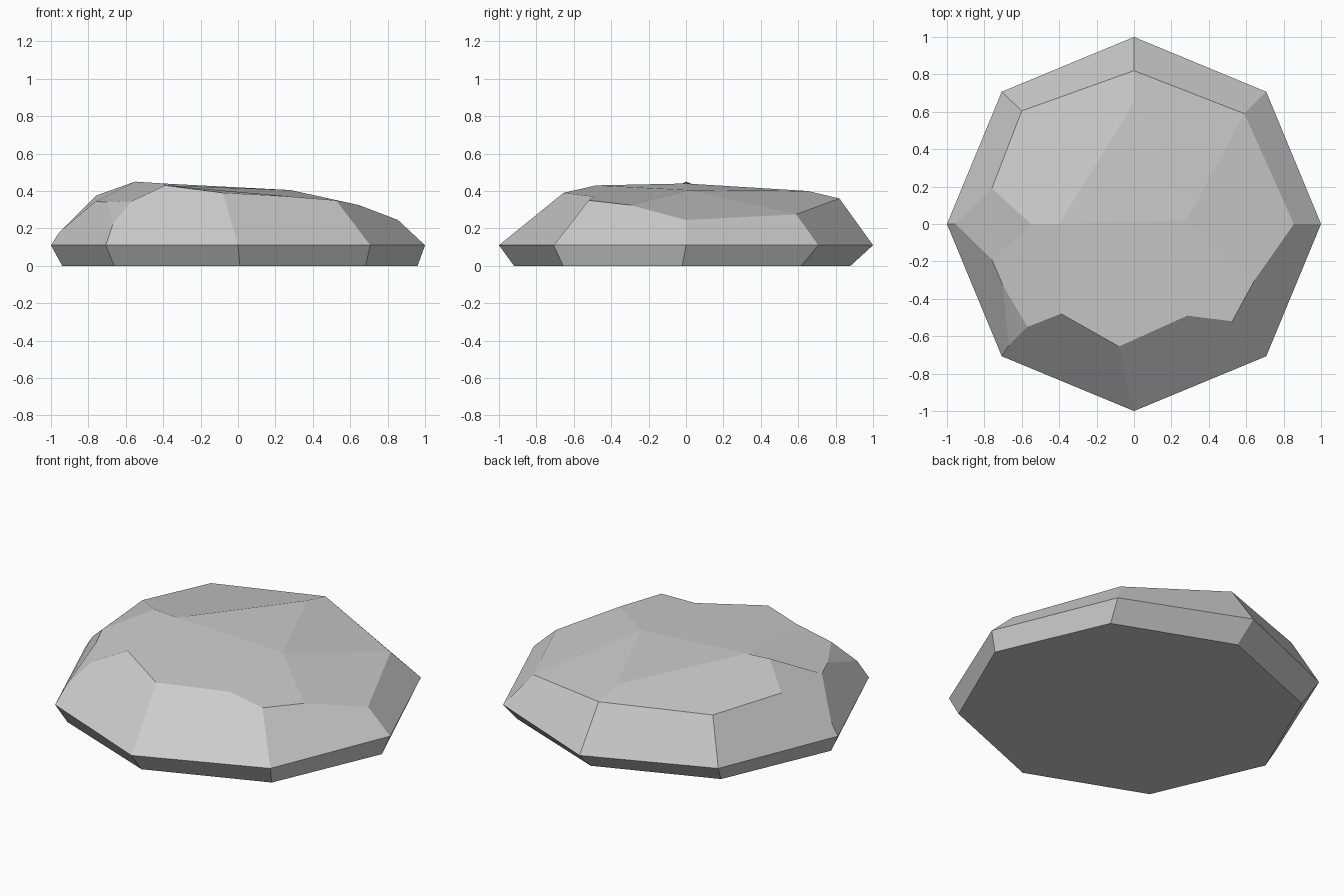
import bpy, bmesh
from math import cos, sin, pi

cube = bpy.data.objects.get("Cube")
if cube:
    bpy.data.objects.remove(cube, do_unlink=True)

SIDES = 8

# Stone colour
stone = bpy.data.materials.new("stone_grey")
stone.use_nodes = True
grey = (0.6, 0.6, 0.6, 1)
stone.diffuse_color = grey
stone.node_tree.nodes["Principled BSDF"].inputs["Base Color"].default_value = grey

bm = bmesh.new()


def ring(rx, ry, z, cx=0, cy=0):
    """Octagonal ring of vertices, counter-clockwise from +x."""
    return [bm.verts.new((cx + rx * cos(2 * pi * k / SIDES),
                          cy + ry * sin(2 * pi * k / SIDES), z))
            for k in range(SIDES)]


# Undercut foot and widest rim
foot = ring(0.95, 0.90, 0, 0.01, -0.02)
rim = ring(1, 1, 0.11)
bm.faces.new(foot[::-1])
for k in range(SIDES):
    n = (k + 1) % SIDES
    bm.faces.new((foot[k], foot[n], rim[n], rim[k]))

# Chipped shoulder corners and crown peaks
corners = {
    "east": (0.855, 0, 0.245),
    "northeast": (0.59, 0.59, 0.275),
    "north": (0, 0.82, 0.36),
    "northwest": (-0.6, 0.605, 0.36),
    "west_back": (-0.76, 0.19, 0.375),
    "west_low": (-0.955, 0, 0.18),
    "west_front": (-0.76, -0.19, 0.345),
    "chip_back": (-0.70, -0.33, 0.34),
    "chip_low": (-0.67, -0.65, 0.22),
    "chip_front": (-0.57, -0.55, 0.345),
    "south_high": (-0.39, -0.48, 0.43),
    "south": (-0.08, -0.655, 0.39),
    "south_dip": (0.285, -0.49, 0.37),
    "southeast": (0.525, -0.52, 0.35),
    "east_front": (0.645, -0.3, 0.325),
    "summit": (-0.55, 0, 0.45),
    "crest": (-0.4, 0, 0.44),
    "crest_back": (0, 0.65, 0.4),
    "crest_east": (0.28, 0.02, 0.405),
}
v = {name: bm.verts.new(co) for name, co in corners.items()}

# Sloping flank above each rim edge, upper corners in reverse order
flanks = [
    "northeast east",
    "north northeast",
    "northwest north",
    "west_low west_back northwest",
    "chip_low chip_back west_front west_low",
    "south south_high chip_front chip_low",
    "southeast south_dip south",
    "east east_front southeast",
]
for k, names in enumerate(flanks):
    bm.faces.new([rim[k], rim[(k + 1) % SIDES]] + [v[s] for s in names.split()])

# Crown facets
crown = [
    "west_back west_low west_front summit",
    "chip_back chip_low chip_front",
    "summit west_front chip_back chip_front south_high crest",
    "crest south_high south south_dip southeast east_front crest_east",
    "crest_east east_front east northeast",
    "crest_back crest_east northeast north",
    "crest crest_east crest_back",
    "summit crest crest_back north northwest west_back",
]
for names in crown:
    bm.faces.new([v[s] for s in names.split()])

bmesh.ops.recalc_face_normals(bm, faces=bm.faces)

mesh = bpy.data.meshes.new("rock")
bm.to_mesh(mesh)
bm.free()
mesh.materials.append(stone)
rock = bpy.data.objects.new("rock", mesh)
bpy.context.collection.objects.link(rock)
